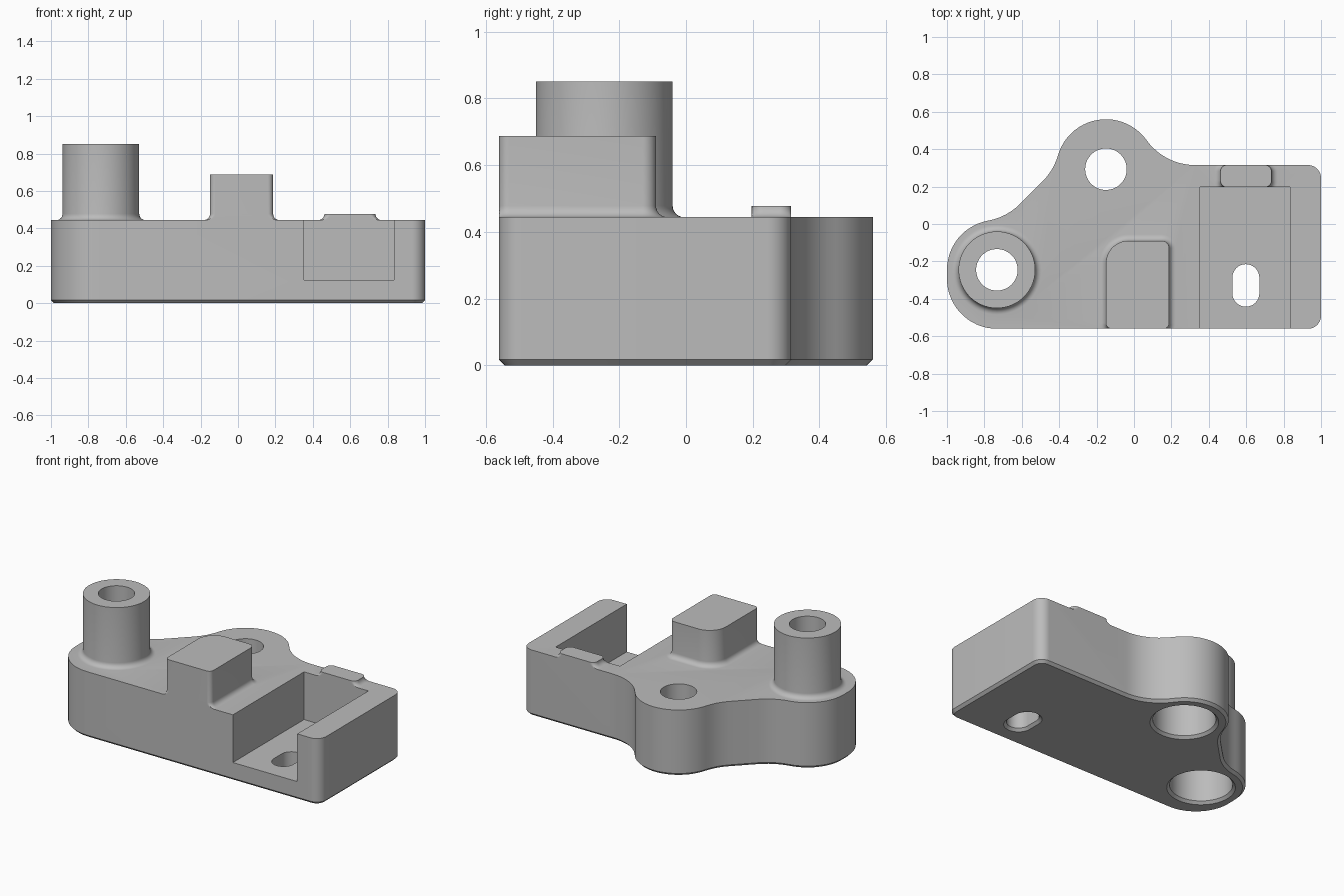
import bpy, bmesh, math
from mathutils import Vector

if "Cube" in bpy.data.objects:
    bpy.data.objects.remove(bpy.data.objects["Cube"])

gray = bpy.data.materials.new("light_gray")
gray.diffuse_color = (0.50, 0.50, 0.50, 1)
gray.use_nodes = True
gray.node_tree.nodes["Principled BSDF"].inputs["Base Color"].default_value = gray.diffuse_color

TOP, R, BLEND, FIL, CH = 0.444, 0.267, 0.32, 0.034, 0.017
BOSS, LUG = Vector((-0.733, -0.245)), Vector((-0.15, 0.293))


def ring(arcs, z, grow=0.0, ylim=(-9, 9)):
    """Chain of arcs (cx, cy, r, a0, a1) as one loop; grow offsets it outward."""
    pts = []
    for cx, cy, r, a0, a1 in arcs:
        rad = r + grow if a1 > a0 else r - grow
        n = max(4, math.ceil(abs(a1 - a0) / 6))
        for i in range(n + 1):
            a = math.radians(a0 + (a1 - a0) * i / n)
            y = min(max(cy + rad * math.sin(a), ylim[0]), ylim[1])
            pts.append((cx + rad * math.cos(a), y, z))
    return pts


def circle(c, r):
    return [(c.x, c.y, r, 0, 360)]


def rounded(x0, x1, y0, y1, r):
    """Rounded rectangle; r = radii at front-left, front-right, back-right, back-left."""
    return [(x0 + r[0], y0 + r[0], r[0], 180, 270), (x1 - r[1], y0 + r[1], r[1], 270, 360),
            (x1 - r[2], y1 - r[2], r[2], 0, 90), (x0 + r[3], y1 - r[3], r[3], 90, 180)]


def loft(name, rings):
    """Closed solid through equal-length rings, bottom to top."""
    bm = bmesh.new()
    loops = [[bm.verts.new(p) for p in rg] for rg in rings]
    n = len(loops[0])
    for a, b in zip(loops, loops[1:]):
        for i in range(n):
            j = (i + 1) % n
            bm.faces.new((a[i], a[j], b[j], b[i]))
    bm.faces.new(loops[0][::-1])
    bm.faces.new(loops[-1])
    bmesh.ops.remove_doubles(bm, verts=bm.verts, dist=1e-5)
    bmesh.ops.recalc_face_normals(bm, faces=bm.faces)
    me = bpy.data.meshes.new(name)
    bm.to_mesh(me)
    bm.free()
    me.materials.append(gray)
    ob = bpy.data.objects.new(name, me)
    bpy.context.collection.objects.link(ob)
    return ob


def raised(name, arcs, z, ylim=(-9, 9)):
    """Upright feature with a concave fillet flaring onto the body top."""
    rings = [ring(arcs, TOP - 0.05, FIL, ylim)]
    for i in range(7):
        a = math.radians(15 * i)
        rings.append(ring(arcs, TOP + FIL * (1 - math.cos(a)), FIL * (1 - math.sin(a)), ylim))
    if z > TOP + FIL + 0.01:
        rings.append(ring(arcs, z, 0, ylim))
    return loft(name, rings)


def blend(c, n, d, side):
    """Centre of the concave blend touching circle c and the line n.p = d."""
    n = Vector(n).normalized()
    t = Vector((n.y, -n.x))
    h = BLEND - (n.dot(c) - d)
    return c + n * h + t * side * math.sqrt((R + BLEND) ** 2 - h * h)


def ang(a, b):
    return math.degrees(math.atan2(b.y - a.y, b.x - a.x)) % 360


# body outline: two round lugs blended into a rectangular block
f_right = blend(LUG, (0, 1), 0.315, 1)
f_lug = blend(LUG, (-1, 1), 0.717 / math.sqrt(2), -1)
f_boss = blend(BOSS, (-1, 1), 0.717 / math.sqrt(2), 1)
outline = [
    (BOSS.x, -0.56 + R, R, 180, 270),
    (0.93, -0.49, 0.07, 270, 360),
    (0.93, 0.245, 0.07, 0, 90),
    (*f_right, BLEND, 270, ang(f_right, LUG)),
    (*LUG, R, ang(LUG, f_right), ang(LUG, f_lug)),
    (*f_lug, BLEND, ang(f_lug, LUG), 315),
    (*f_boss, BLEND, 315, ang(f_boss, BOSS)),
    (*BOSS, R, ang(BOSS, f_boss), 180),
]
body = loft("bracket_body", [ring(outline, 0, -CH), ring(outline, CH), ring(outline, TOP)])

# raised features on the top
adds = [
    raised("round_post", circle(BOSS, 0.205), 0.85),
    raised("stop_block", rounded(-0.15, 0.188, -0.56, -0.09, (0.03, 0.03, 0.04, 0.12)),
           0.687, (-0.56, 9)),
    raised("small_tab", rounded(0.462, 0.735, 0.197, 0.315, (0.035,) * 4), 0.478, (0.197, 0.315)),
]

# pocket open to the front, counterbored holes, slot in the pocket floor
pocket = [(x, y) for x, y in ((0.354, -0.7), (0.833, -0.7), (0.833, 0.197), (0.354, 0.197))]
cuts = [loft("pocket_cutter", [[(x, y, z) for x, y in pocket] for z in (0.123, 0.8)])]
for c in (BOSS, LUG):
    steps = ((0.19 + 2 * CH, -CH), (0.19, CH), (0.19, 0.32), (0.111, 0.32), (0.111, 1))
    cuts.append(loft("hole_cutter", [ring(circle(c, r), z) for r, z in steps]))
slot = rounded(0.526, 0.67, -0.442, -0.215, (0.0719,) * 4)
cuts.append(loft("slot_cutter", [ring(slot, -CH, 2 * CH), ring(slot, CH), ring(slot, 0.3)]))

bpy.context.view_layer.objects.active = body
for ob, op in [(o, 'UNION') for o in adds] + [(o, 'DIFFERENCE') for o in cuts]:
    m = body.modifiers.new("bool", 'BOOLEAN')
    m.operation, m.solver, m.object = op, 'EXACT', ob
    bpy.ops.object.modifier_apply(modifier=m.name)
    bpy.data.objects.remove(ob)

bpy.ops.object.select_all(action='DESELECT')
body.select_set(True)
bpy.ops.object.shade_smooth_by_angle(angle=math.radians(30))
